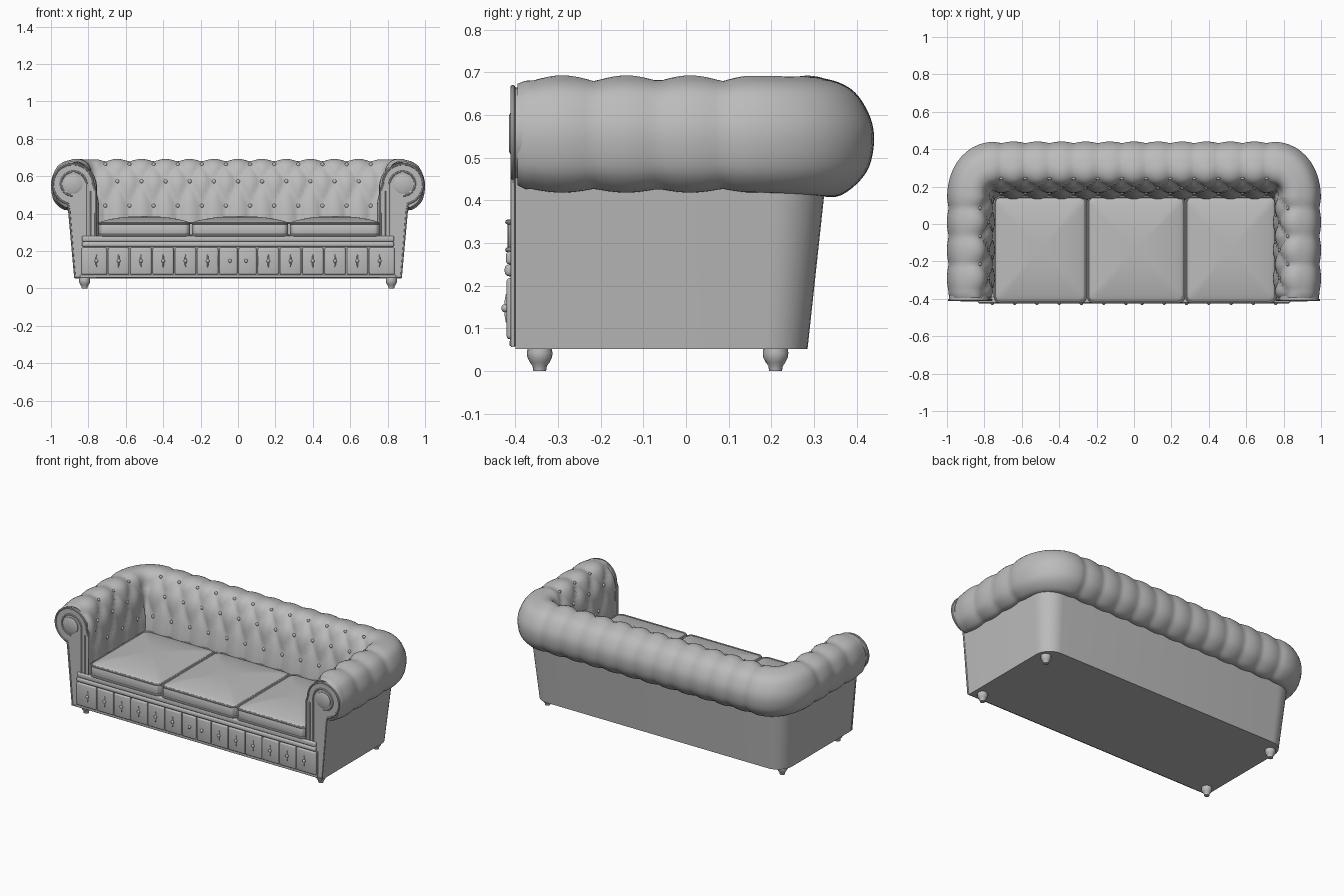
import bpy, bmesh, math
from math import sin, cos, pi

cube = bpy.data.objects.get("Cube")
if cube:
    bpy.data.objects.remove(cube, do_unlink=True)

GREY = (0.5, 0.5, 0.5, 1)
leather = bpy.data.materials.new("plain grey")
leather.use_nodes = True
leather.diffuse_color = GREY
bsdf = leather.node_tree.nodes["Principled BSDF"]
bsdf.inputs["Base Color"].default_value = GREY
bsdf.inputs["Roughness"].default_value = 0.6


def finish(ob, angle=40):
    bpy.ops.object.select_all(action='DESELECT')
    ob.select_set(True)
    bpy.context.view_layer.objects.active = ob
    if ob.type == 'CURVE':
        bpy.ops.object.convert(target='MESH')
        ob = bpy.context.object
    ob.data.materials.clear()
    ob.data.materials.append(leather)
    bpy.ops.object.shade_smooth_by_angle(angle=math.radians(angle))
    return ob


def mesh_object(name, verts, faces, angle=40, recalc=True):
    me = bpy.data.meshes.new(name)
    me.from_pydata(verts, [], faces)
    if recalc:
        bm = bmesh.new()
        bm.from_mesh(me)
        bmesh.ops.recalc_face_normals(bm, faces=bm.faces)
        bm.to_mesh(me)
        bm.free()
    ob = bpy.data.objects.new(name, me)
    bpy.context.collection.objects.link(ob)
    return finish(ob, angle)


def loft(name, rings, caps=True, angle=40):
    n = len(rings[0])
    faces = [(i*n + j, i*n + (j+1) % n, (i+1)*n + (j+1) % n, (i+1)*n + j)
             for i in range(len(rings)-1) for j in range(n)]
    if caps:
        faces += [tuple(range(n)), tuple(range((len(rings)-1)*n, len(rings)*n))]
    return mesh_object(name, [p for r in rings for p in r], faces, angle)


def box(name, x0, x1, y0, y1, z0, z1, bevel=0.0):
    bm = bmesh.new()
    bmesh.ops.create_cube(bm, size=1)
    for v in bm.verts:
        v.co = ((x0+x1)/2 + v.co.x*(x1-x0), (y0+y1)/2 + v.co.y*(y1-y0), (z0+z1)/2 + v.co.z*(z1-z0))
    if bevel:
        bmesh.ops.bevel(bm, geom=bm.edges[:], offset=bevel, segments=3, profile=0.5, affect='EDGES')
    me = bpy.data.meshes.new(name)
    bm.to_mesh(me)
    bm.free()
    ob = bpy.data.objects.new(name, me)
    bpy.context.collection.objects.link(ob)
    return finish(ob)


def tube(name, pts, r, closed=False):
    cu = bpy.data.curves.new(name, 'CURVE')
    cu.dimensions = '3D'
    cu.bevel_depth, cu.bevel_resolution, cu.use_fill_caps = r, 2, True
    sp = cu.splines.new('POLY')
    sp.points.add(len(pts)-1)
    for p, c in zip(sp.points, pts):
        p.co = (*c, 1)
    sp.use_cyclic_u = closed
    ob = bpy.data.objects.new(name, cu)
    bpy.context.collection.objects.link(ob)
    return finish(ob)


def ellipsoids(name, items):
    """Merge small ellipsoids given as (centre, radii) into one object."""
    bm = bmesh.new()
    for c, s in items:
        for v in bmesh.ops.create_uvsphere(bm, u_segments=10, v_segments=6, radius=1)["verts"]:
            v.co = [c[k] + v.co[k]*s[k] for k in range(3)]
    me = bpy.data.meshes.new(name)
    bm.to_mesh(me)
    bm.free()
    ob = bpy.data.objects.new(name, me)
    bpy.context.collection.objects.link(ob)
    return finish(ob)


def catmull(pts, steps):
    out, p = [], [pts[0]] + pts + [pts[-1]]
    for i in range(1, len(p)-2):
        for k in range(steps):
            t = k/steps
            out.append([0.5*(2*b + (c-a)*t + (2*a-5*b+4*c-d)*t*t + (3*b-a-3*c+d)*t**3)
                        for a, b, c, d in zip(p[i-1], p[i], p[i+1], p[i+2])])
    return out + [list(pts[-1])]


# Tufted arms and back: section (outward distance, height, tuft row) swept round a U
ARM = catmull([(.015, .27, -1), (.015, .36, -.6), (.015, .44, 0), (.03, .57, 1), (.075, .66, 2),
               (.135, .679, 2.4), (.2, .655, 3), (.232, .6, 3.4), (.241, .54, 3.8), (.225, .47, 4.2),
               (.18, .43, 4.6), (.14, .43, 5)], 5)
BACK = catmull([(.01, .27, -1), (.015, .36, -.6), (.028, .44, 0), (.055, .57, 1), (.105, .66, 2),
                (.17, .678, 2.4), (.24, .655, 3), (.28, .6, 3.4), (.292, .54, 3.8), (.275, .47, 4.2),
                (.22, .42, 4.6), (.17, .42, 5)], 5)
IX, IY, FRONT, SX, SY = .75, .14, -.395, .129, .15


def bulge(a, r):
    r = min(max(r, 0), 2)
    return (abs(sin(pi*(a + r/2))) * abs(sin(pi*(a - r/2)))) ** 0.5


path = [(IX, FRONT + (IY-FRONT)*i/30, 0) for i in range(30)]
path += [(IX, IY, pi/2*i/12) for i in range(12)]
path += [(IX - 2*IX*i/104, IY, pi/2) for i in range(105)]
path += [(-IX, IY, pi/2 + pi/2*i/12) for i in range(1, 13)]
path += [(-IX, IY - (IY-FRONT)*i/30, pi) for i in range(1, 31)]
verts, nv = [], len(ARM)
for bx, by, th in path:
    w = sin(th)**2
    sec = [[p + (q-p)*w for p, q in zip(A, B)] for A, B in zip(ARM, BACK)]
    for j, (d, z, r) in enumerate(sec):
        a, b = sec[max(j-1, 0)], sec[min(j+1, nv-1)]
        td, tz = b[0]-a[0], b[1]-a[1]
        ln = math.hypot(td, tz)
        amp = .022 if r <= 2 else max(.009, .022 - .026*(r-2))
        h = amp*((1-w)*bulge((by-.085)/SY, r) + w*bulge(bx/SX + .5, r))
        if by < FRONT + .03:                       # round over the front end
            h -= .014*(1 - (by-FRONT)/.03)**2
        d, z = d - tz/ln*h, z + td/ln*h
        verts.append((bx + cos(th)*d, by + sin(th)*d, z))
faces = [(i*nv+j, i*nv+j+1, (i+1)*nv+j+1, (i+1)*nv+j)
         for i in range(len(path)-1) for j in range(nv-1)]
mesh_object("tufted_arms_and_back", verts, faces, 50, recalc=False)

# Buttons in the tufts
items = []
for row in range(3):
    d, z = [(.028, .44), (.055, .57), (.105, .66)][row]
    for k in range(-6, 6) if row != 1 else range(-5, 6):
        x = SX*(k + (.5 if row != 1 else 0))
        items.append(((x, IY+d-.002, z+.002), (.011, .008, .011)))
    d, z = [(.015, .44), (.03, .57), (.075, .66)][row]
    for k in range(3):
        y = .085 - SY*(k + (.5 if row == 1 else 0))
        for s in (-1, 1):
            items.append(((s*(IX+d-.002), y, z+.002), (.008, .011, .011)))
ellipsoids("tuft_buttons", items)


# Lower body: tapered outer wall with round back corners, and the seat base
def outline(hx, back, r, z):
    pts = [(hx, -.40, z)]
    pts += [(hx-r+r*cos(pi/2*i/8), back-r+r*sin(pi/2*i/8), z) for i in range(9)]
    return pts + [(-x, y, zz) for x, y, zz in reversed(pts)]


low, high = outline(.872, .285, .10, .052), outline(.908, .327, .12, .44)
n = len(low)
mesh_object("outer_wall", low + high,
            [(j, j+1, n+j+1, n+j) for j in range(n-1)] + [tuple(reversed(range(n)))],
            recalc=False)
box("seat_base", -.86, .86, -.40, .17, .055, .275)

# Front scroll panels with piping and boss
for s, side in ((1, "left"), (-1, "right")):
    cx, cz, R = .882, .557, .108
    arc = [(cx + R*cos(t), cz + R*sin(t)) for t in [pi - 1.42*pi*i/28 for i in range(29)]]
    prof = [(.762, .06), (.762, .52)] + arc + [(.903, .42), (.872, .06)]
    loft(side+"_scroll_panel", [[(s*x, y, z) for x, z in prof] for y in (-.407, -.385)])
    tube(side+"_scroll_piping", [(s*x, -.406, z) for x, z in prof], .006, True)
    r = .072
    curl = [(cx-r, .28)] + [(cx + (r-.012*i/28)*cos(t), cz + (r-.012*i/28)*sin(t))
                            for i, t in enumerate([pi - 1.5*pi*i/28 for i in range(29)])]
    tube(side+"_scroll_curl", [(s*x, -.406, z) for x, z in curl], .006)
    tube(side+"_inner_moulding", [(s*.785, -.406, .28), (s*.785, -.406, .52)], .006)
    loft(side+"_scroll_boss", [[(s*cx + q*cos(2*pi*k/24), y, cz + q*sin(2*pi*k/24)) for k in range(24)]
                               for q, y in ((.05, -.40), (.05, -.411), (.042, -.415))])

# Front rail: two rounded mouldings over a row of buttoned pads
box("rail_upper", -.835, .835, -.422, -.39, .25, .28, .008)
box("rail_lower", -.835, .835, -.425, -.39, .222, .25, .010)
box("front_bottom_trim", -.845, .845, -.414, -.39, .058, .072, .004)
box("front_backing", -.845, .845, -.411, -.39, .062, .222)
xs = [.043 + .119*i for i in range(7)]
edges = [0] + [(a+b)/2 for a, b in zip(xs, xs[1:])] + [.84]
studs = []
for s, side in ((1, "left"), (-1, "right")):
    for i, x in enumerate(xs):
        a, b = sorted((s*(edges[i] + .003), s*(edges[i+1] - .003)))
        box(f"{side}_front_pad_{i+1}", a, b, -.421, -.395, .074, .218, .009)
        studs.append(((s*x, -.424, .147), (.010, .009, .010)))
        if i:
            studs.append(((s*x, -.420, .147), (.005, .006, .036)))
ellipsoids("front_buttons", studs)


# Seat cushions: crowned tops, piped along both edges
def rounded_rect(x0, x1, y0, y1, r, m=8):
    pts = []
    corners = [(x1-r, y1-r), (x0+r, y1-r), (x0+r, y0+r), (x1-r, y0+r)]
    for k, (cx, cy) in enumerate(corners):
        arc = [(cx + r*cos(pi/2*(k+i/4)), cy + r*sin(pi/2*(k+i/4))) for i in range(5)]
        nx, ny = corners[(k+1) % 4]
        t = pi/2*(k+1)
        end = (nx + r*cos(t), ny + r*sin(t))
        pts += arc + [(arc[-1][0] + (end[0]-arc[-1][0])*i/m, arc[-1][1] + (end[1]-arc[-1][1])*i/m)
                      for i in range(1, m)]
    return pts


for name, x0, x1 in (("right", -.745, -.257), ("middle", -.246, .268), ("left", .279, .757)):
    rect = rounded_rect(x0, x1, -.418, .145, .03)
    mx, my = (x0+x1)/2, -.136
    levels = [(.985, .277), (1, .285), (1, .345), (.98, .353)]
    levels += [(t, .353 + .033*(1-t**2.5)) for t in (.93, .85, .75, .6, .45, .3, .15, .03)]
    loft(name+"_seat_cushion", [[(mx+(x-mx)*t, my+(y-my)*t, z) for x, y in rect] for t, z in levels])
    for edge, z in (("top", .349), ("bottom", .284)):
        tube(f"{name}_cushion_{edge}_piping", [(x, y, z) for x, y in rect], .006, True)

# Turned feet
for x in (-.82, .82):
    for y, row in ((-.343, "front"), (.21, "back")):
        foot = [(.015, 0), (.017, .012), (.023, .02), (.029, .032), (.030, .042), (.028, .056)]
        loft(f"{row}_{'left' if x > 0 else 'right'}_foot",
             [[(x + r*cos(2*pi*k/16), y + r*sin(2*pi*k/16), z) for k in range(16)] for r, z in foot])
